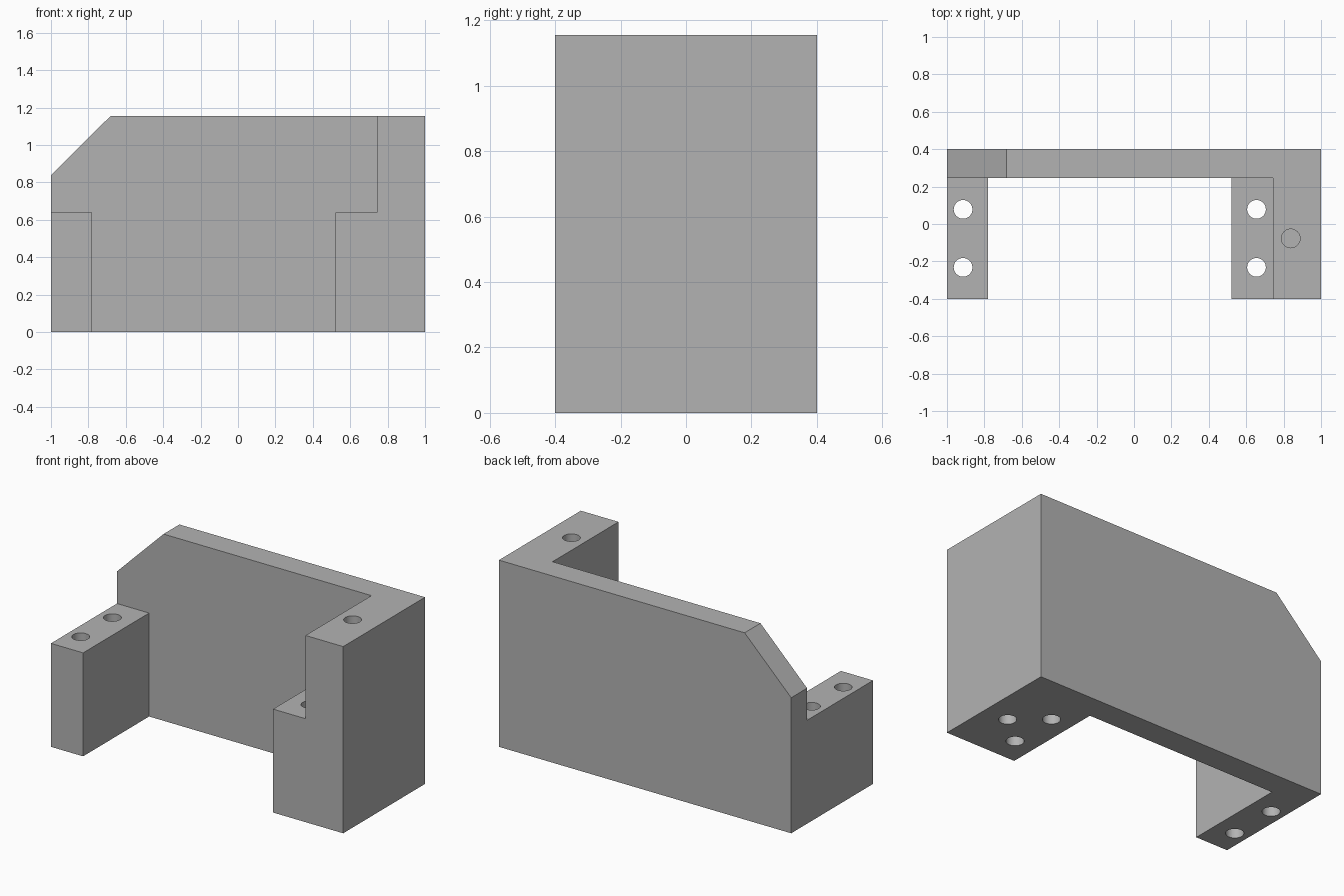
import bpy
import bmesh
from mathutils import Vector

default = bpy.data.objects.get("Cube")
if default:
    bpy.data.objects.remove(default, do_unlink=True)

HEIGHT, STEP = 1.155, 0.64
FRONT, BACK, WALL = -0.4, 0.4, 0.245
HOLE_RADIUS, BLIND_DEPTH = 0.05, 0.4

grey = bpy.data.materials.new("plain grey")
grey.use_nodes = True
grey.diffuse_color = (0.45, 0.45, 0.45, 1)
grey.node_tree.nodes["Principled BSDF"].inputs["Base Color"].default_value = grey.diffuse_color


def finish(bm, name):
    bmesh.ops.recalc_face_normals(bm, faces=bm.faces)
    mesh = bpy.data.meshes.new(name)
    bm.to_mesh(mesh)
    bm.free()
    mesh.materials.append(grey)
    obj = bpy.data.objects.new(name, mesh)
    bpy.context.collection.objects.link(obj)
    return obj


def prism(name, points, travel):
    """Extrude a closed outline along a vector."""
    bm = bmesh.new()
    face = bm.faces.new([bm.verts.new(p) for p in points])
    moved = bmesh.ops.extrude_face_region(bm, geom=[face])["geom"]
    verts = [g for g in moved if isinstance(g, bmesh.types.BMVert)]
    bmesh.ops.translate(bm, verts=verts, vec=Vector(travel))
    return finish(bm, name)


def box(name, x0, x1, y0, y1, z0, z1):
    outline = [(x0, y0, z0), (x1, y0, z0), (x1, y1, z0), (x0, y1, z0)]
    return prism(name, outline, (0, 0, z1 - z0))


def drill(name, x, y, z0, z1):
    bm = bmesh.new()
    bmesh.ops.create_cone(bm, cap_ends=True, segments=32, radius1=HOLE_RADIUS,
                          radius2=HOLE_RADIUS, depth=z1 - z0)
    bmesh.ops.translate(bm, verts=bm.verts, vec=(x, y, (z0 + z1) / 2))
    return finish(bm, name)


def cut(body, cutter):
    mod = body.modifiers.new(cutter.name, "BOOLEAN")
    mod.operation, mod.solver, mod.object = "DIFFERENCE", "EXACT", cutter
    bpy.context.view_layer.objects.active = body
    bpy.ops.object.modifier_apply(modifier=mod.name)
    bpy.data.objects.remove(cutter, do_unlink=True)


# U-shaped bracket: back wall with two forward legs
plan = [(-1, BACK), (-1, FRONT), (-0.78, FRONT), (-0.78, WALL),
        (0.52, WALL), (0.52, FRONT), (1, FRONT), (1, BACK)]
bracket = prism("bracket", [(x, y, 0) for x, y in plan], (0, 0, HEIGHT))

# Lower the short leg and the ledge beside the tall leg
cut(bracket, box("short_leg_step", -1.2, -0.7, -0.6, WALL, STEP, 1.4))
cut(bracket, box("ledge_step", 0.4, 0.742, -0.6, WALL, STEP, 1.4))

# Sloped top corner of the back wall
corner = [(-1.2, 0.64), (-0.48, 1.355), (-1.2, 1.355)]
cut(bracket, prism("sloped_corner", [(x, 0, z) for x, z in corner], (0, 0.6, 0)))

# Through holes in the short leg and the ledge
for x in (-0.914, 0.655):
    for y in (0.078, -0.232):
        cut(bracket, drill("through_hole", x, y, -0.2, 0.9))

# Blind holes in the top and bottom of the tall leg
for z0, z1 in ((HEIGHT - BLIND_DEPTH, 1.4), (-0.2, BLIND_DEPTH)):
    cut(bracket, drill("blind_hole", 0.838, -0.077, z0, z1))

# Smooth hole walls, sharp block edges
bpy.ops.object.select_all(action="DESELECT")
bracket.select_set(True)
bpy.context.view_layer.objects.active = bracket
bpy.ops.object.shade_smooth_by_angle()
